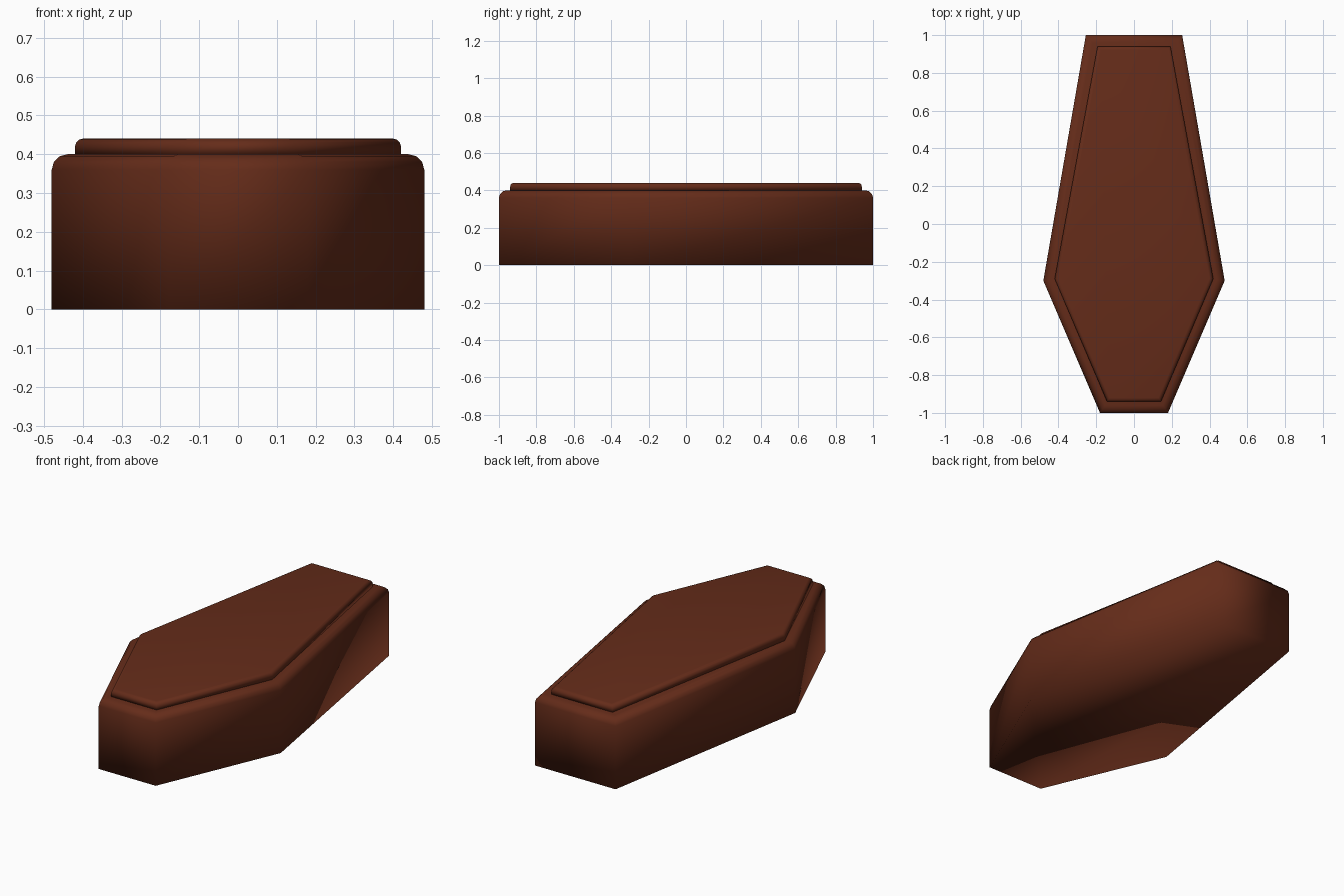
import bpy, bmesh

if "Cube" in bpy.data.objects:
    bpy.data.objects.remove(bpy.data.objects["Cube"])

wood = bpy.data.materials.new("dark_wood")
wood.diffuse_color = (0.13, 0.025, 0.01, 1)
wood.use_nodes = True
wood.node_tree.nodes["Principled BSDF"].inputs["Base Color"].default_value = wood.diffuse_color


def slab(name, half_outline, z0, z1, bevel, segments):
    """Extrude a mirrored half outline and round its top rim."""
    outline = half_outline + [(-x, y) for x, y in reversed(half_outline)]
    bm = bmesh.new()
    base = bm.faces.new([bm.verts.new((x, y, z0)) for x, y in outline])
    res = bmesh.ops.extrude_face_region(bm, geom=[base], use_keep_orig=True)
    top = [v for v in res["geom"] if isinstance(v, bmesh.types.BMVert)]
    for v in top:
        v.co.z = z1
    bmesh.ops.recalc_face_normals(bm, faces=bm.faces[:])
    rim = [e for e in bm.edges if all(v.co.z > z1 - 1e-5 for v in e.verts)]
    bmesh.ops.bevel(bm, geom=rim, offset=bevel, segments=segments,
                    profile=0.5, affect='EDGES')
    bmesh.ops.recalc_face_normals(bm, faces=bm.faces[:])
    for f in bm.faces:
        f.smooth = True
    mesh = bpy.data.meshes.new(name)
    bm.to_mesh(mesh)
    bm.free()
    mesh.materials.append(wood)
    obj = bpy.data.objects.new(name, mesh)
    bpy.context.collection.objects.link(obj)
    return obj


# Tapered six-sided box
slab("coffin_body", [(0.18, -1), (0.48, -0.3), (0.255, 1)], 0, 0.4, 0.04, 3)
# Raised lid panel, inset from the rim
slab("coffin_lid", [(0.143, -0.94), (0.42, -0.29), (0.193, 0.94)], 0.4, 0.44, 0.02, 3)
